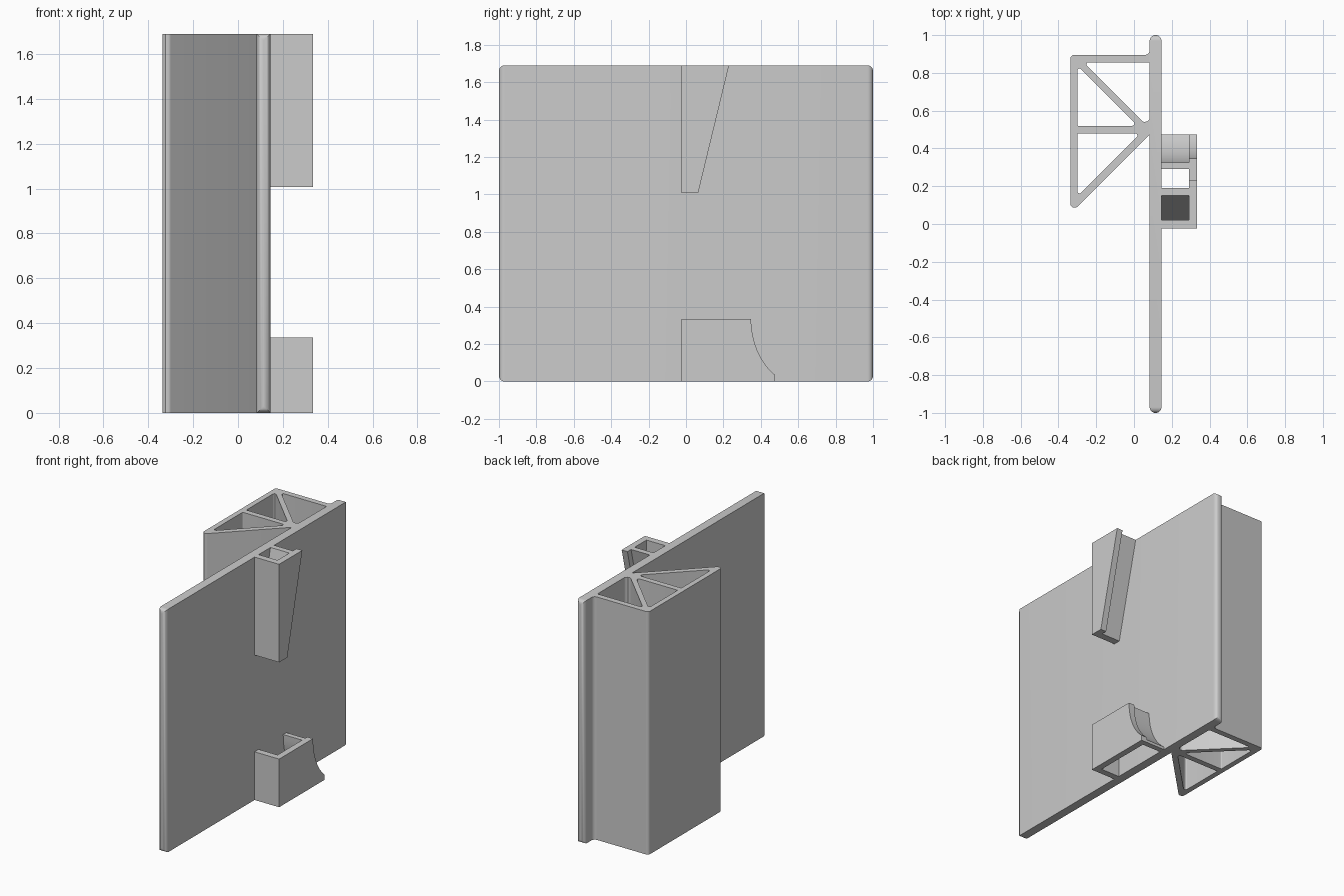
import bpy, bmesh, math
from mathutils import Vector

if "Cube" in bpy.data.objects:
    bpy.data.objects.remove(bpy.data.objects["Cube"])

HEIGHT = 1.69
grey = bpy.data.materials.new("light grey plastic")
grey.diffuse_color = (0.6, 0.6, 0.6, 1)
grey.use_nodes = True
grey.node_tree.nodes["Principled BSDF"].inputs["Base Color"].default_value = grey.diffuse_color


def rounded(corners, steps=6):
    """Outline from (u, v, radius) corners, each filleted by its radius."""
    out = []
    n = len(corners)
    for i, (u, v, r) in enumerate(corners):
        p = Vector((u, v))
        if r == 0:
            out.append((u, v))
            continue
        a = (Vector(corners[i - 1][:2]) - p).normalized()
        b = (Vector(corners[(i + 1) % n][:2]) - p).normalized()
        half = a.angle(b) / 2
        center = p + (a + b).normalized() * (r / math.sin(half))
        start = p + a * (r / math.tan(half)) - center
        end = p + b * (r / math.tan(half)) - center
        for k in range(steps + 1):
            t = k / steps
            d = (start * (1 - t) + end * t).normalized() * r
            out.append(tuple(center + d))
    return out


def rect(u0, u1, v0, v1, r=0):
    return rounded([(u0, v0, r), (u1, v0, r), (u1, v1, r), (u0, v1, r)])


def prism(name, loops, axis, lo, hi):
    """Extrude an outline (first loop) with holes (other loops) along an axis."""
    place = (lambda u, v, w: (u, v, w)) if axis == 'Z' else (lambda u, v, w: (w, u, v))
    bm = bmesh.new()
    edges = []
    for loop in loops:
        vs = [bm.verts.new(place(u, v, lo)) for u, v in loop]
        edges += [bm.edges.new((vs[i - 1], vs[i])) for i in range(len(vs))]
    if len(loops) == 1:
        bm.faces.new(vs)
    else:
        bmesh.ops.triangle_fill(bm, edges=edges, use_beauty=True, normal=place(0, 0, 1))
    ext = bmesh.ops.extrude_face_region(bm, geom=bm.faces[:], use_keep_orig=True)
    moved = [g for g in ext["geom"] if isinstance(g, bmesh.types.BMVert)]
    bmesh.ops.translate(bm, verts=moved, vec=place(0, 0, hi - lo))
    bmesh.ops.recalc_face_normals(bm, faces=bm.faces[:])
    me = bpy.data.meshes.new(name)
    bm.to_mesh(me)
    bm.free()
    me.materials.append(grey)
    ob = bpy.data.objects.new(name, me)
    bpy.context.collection.objects.link(ob)
    return ob


def smooth(ob):
    bpy.ops.object.select_all(action='DESELECT')
    ob.select_set(True)
    bpy.context.view_layer.objects.active = ob
    bpy.ops.object.shade_smooth_by_angle(angle=math.radians(30))


# Back plate: round-ended slab, with its corners rounded in side profile
plate = prism("back_plate", [rect(0.083, 0.145, -1, 1, 0.03)], 'Z', 0, HEIGHT)
cutter = prism("plate_corner_cutter", [rect(-1, 1, 0, HEIGHT, 0.03)], 'X', 0, 0.3)
cutter.hide_render = True
mod = plate.modifiers.new("rounded_corners", 'BOOLEAN')
mod.operation = 'INTERSECT'
mod.solver = 'EXACT'
mod.object = cutter
bpy.context.view_layer.objects.active = plate
bpy.ops.object.modifier_apply(modifier=mod.name)
bpy.data.objects.remove(cutter)
smooth(plate)

# Truss bracket: ribbed triangular extrusion with three openings
truss_outline = rounded([
    (-0.337, 0.895, 0.02), (0.083, 0.895, 0.025), (0.083, 0.93, 0), (0.1, 0.93, 0),
    (0.1, 0.474, 0), (0.083, 0.474, 0), (-0.337, 0.054, 0.022)])
upper_hole = rounded([(-0.267, 0.855, 0.01), (0.083, 0.855, 0.008), (0.083, 0.506, 0.024)])
middle_hole = rounded([(-0.30, 0.84, 0.012), (0.02, 0.52, 0.012), (-0.30, 0.52, 0.006)])
lower_hole = rounded([(-0.30, 0.48, 0.006), (0.035, 0.48, 0.012), (-0.30, 0.145, 0.012)])
smooth(prism("truss_bracket", [truss_outline, upper_hole, middle_hole, lower_hole],
             'Z', 0, HEIGHT))

# Clip walls sit between the plate and an outer cover
INNER, COVER, OUTER = 0.14, 0.29, 0.334

# Upper clip: tapering pocket, closed at its lower end
prism("upper_clip_walls", [[
    (-0.025, 1.008), (0.025, 1.008), (0.19, HEIGHT), (0.15, HEIGHT),
    (0.02, 1.15), (0.02, HEIGHT), (-0.025, HEIGHT)]], 'X', INNER, COVER)
prism("upper_clip_cover", [[
    (-0.025, 1.008), (0.065, 1.008), (0.23, HEIGHT), (-0.025, HEIGHT)]],
    'X', COVER, OUTER)

# Lower clip: straight front wall, curved rear wall and matching cover
TOP = 0.335


def sweep(y_top, y_low, z_low, steps=12):
    """Concave quarter curve from the clip top down to its foot."""
    pts = []
    for k in range(steps + 1):
        a = math.radians(58) * k / steps
        s = (1 - math.cos(a)) / (1 - math.cos(math.radians(58)))
        t = math.sin(a) / math.sin(math.radians(58))
        pts.append((y_top + (y_low - y_top) * s, TOP + (z_low - TOP) * t))
    return pts


prism("lower_clip_front_wall", [rect(-0.025, 0.02, 0, TOP)], 'X', INNER, COVER)
rear = sweep(0.325, 0.474, 0.02) + [(0.474, 0), (0.435, 0)] + sweep(0.29, 0.43, 0.005)[::-1]
smooth(prism("lower_clip_rear_wall", [rear], 'X', INNER, COVER))
cover = [(-0.025, 0), (-0.025, TOP)] + sweep(0.348, 0.474, 0.037) + [(0.474, 0)]
smooth(prism("lower_clip_cover", [cover], 'X', COVER, OUTER))
